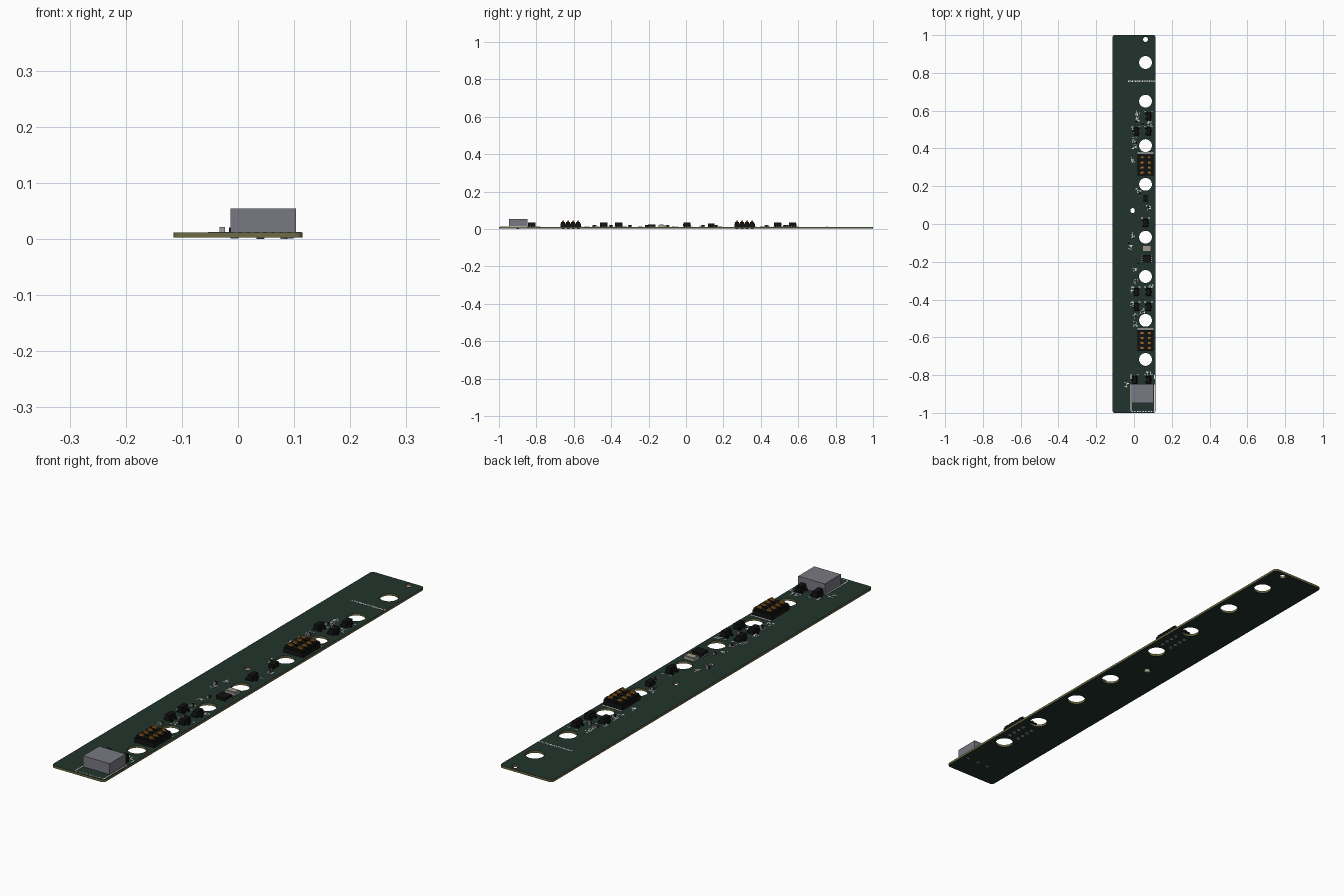
import bpy, bmesh, math, random
from mathutils import Matrix, Vector

random.seed(4)
old = bpy.data.objects.get("Cube")
if old:
    bpy.data.objects.remove(old)


def material(name, r, g, b):
    m = bpy.data.materials.new(name)
    m.use_nodes = True
    m.diffuse_color = (r, g, b, 1)
    m.node_tree.nodes["Principled BSDF"].inputs["Base Color"].default_value = (r, g, b, 1)
    return m


GREEN = material("dark green mask", 0.016, 0.034, 0.026)
OLIVE = material("olive laminate", 0.15, 0.15, 0.06)
BLACK = material("black plastic", 0.006, 0.006, 0.006)
GREY = material("grey housing", 0.19, 0.19, 0.225)
GOLD = material("gold pin", 0.42, 0.17, 0.02)
WHITE = material("white ink", 0.85, 0.85, 0.85)
SILVER = material("tin", 0.35, 0.35, 0.33)
TAN = material("beige ceramic", 0.36, 0.33, 0.25)

BOTTOM, TOP = 0.002, 0.011
HOLE_X = 0.061


def add_object(name, bm, mats):
    me = bpy.data.meshes.new(name)
    bm.to_mesh(me)
    bm.free()
    for m in mats:
        me.materials.append(m)
    ob = bpy.data.objects.new(name, me)
    bpy.context.collection.objects.link(ob)
    return ob


def box(bm, x, y, z0, z1, w, d, mat=0):
    """Box centred on x, y between two heights."""
    mtx = Matrix.Translation((x, y, (z0 + z1) / 2)) @ Matrix.Diagonal((w, d, z1 - z0, 1))
    verts = bmesh.ops.create_cube(bm, size=1, matrix=mtx)["verts"]
    for f in {f for v in verts for f in v.link_faces}:
        f.material_index = mat
    return verts


# Board: rounded outline with round holes, extruded
def outline(curve, pts):
    s = curve.splines.new("POLY")
    s.points.add(len(pts) - 1)
    for p, (x, y) in zip(s.points, pts):
        p.co = (x, y, 0, 1)
    s.use_cyclic_u = True


def circle(x, y, r, n=28):
    return [(x + r * math.cos(i * math.tau / n), y + r * math.sin(i * math.tau / n)) for i in range(n)]


curve = bpy.data.curves.new("board_outline", "CURVE")
curve.dimensions = "2D"
curve.fill_mode = "BOTH"
curve.extrude = (TOP - BOTTOM) / 2
R = 0.014
corners = []
for k, (sx, sy) in enumerate([(1, 1), (-1, 1), (-1, -1), (1, -1)]):
    for i in range(6):
        a = (k + i / 5) * math.pi / 2
        corners.append((sx * (0.115 - R) + R * math.cos(a), sy * (1 - R) + R * math.sin(a)))
outline(curve, corners)
for y in (0.855, 0.65, 0.415, 0.21, -0.07, -0.278, -0.51, -0.717):
    outline(curve, circle(HOLE_X, y, 0.034))
for x, y in ((HOLE_X, 0.977), (-0.007, 0.071)):
    outline(curve, circle(x, y, 0.013, 16))
tmp = bpy.data.objects.new("board_outline", curve)
bpy.context.collection.objects.link(tmp)
bpy.context.view_layer.update()
me = bpy.data.meshes.new_from_object(tmp.evaluated_get(bpy.context.evaluated_depsgraph_get()))
bpy.data.objects.remove(tmp)
me.name = "board"
me.materials.clear()
me.materials.append(GREEN)
me.materials.append(OLIVE)
for p in me.polygons:
    p.material_index = 0 if abs(p.normal.z) > 0.5 else 1
    p.use_smooth = False
board = bpy.data.objects.new("board", me)
board.location.z = (TOP + BOTTOM) / 2
bpy.context.collection.objects.link(board)


# Pin headers: four ribbed black segments, gold contacts, tails under the board
def header(name, y0):
    bm = bmesh.new()
    box(bm, HOLE_X, y0, TOP, 0.03, 0.084, 0.11)
    for r in range(4):
        y = y0 + (r - 1.5) * 0.0268
        box(bm, HOLE_X, y, 0.028, 0.037, 0.08, 0.021)
        for side in (-1, 1):
            x = HOLE_X + side * 0.021
            box(bm, x, y, 0.036, 0.043, 0.018, 0.010, 1)
            box(bm, x + side * 0.004, y, 0.036, 0.046, 0.006, 0.008, 1)
            bmesh.ops.create_cone(bm, cap_ends=True, segments=10, radius1=0.007, radius2=0.007,
                                  depth=0.002, matrix=Matrix.Translation((x, y, 0.001)))
    ob = add_object(name, bm, [BLACK, GOLD, SILVER])
    for p in ob.data.polygons:
        if p.center.z < 0.003:
            p.material_index = 2


header("rear_header", 0.313)
header("front_header", -0.617)

# Cable connector at the front end, with small tails below
bm = bmesh.new()
box(bm, 0.045, -0.897, TOP, 0.054, 0.116, 0.1)
for x in (-0.006, 0.04, 0.092):
    box(bm, x, -0.9, 0.0005, BOTTOM + 0.001, 0.014, 0.012)
add_object("cable_connector", bm, [GREY])


# Three-legged transistors
def transistor(name, x, y, turn=1):
    bm = bmesh.new()
    top = box(bm, x, y, 0.014, 0.035, 0.024, 0.042)
    for v in top:
        if v.co.z > 0.03:
            v.co.x = x + (v.co.x - x) * 0.8
            v.co.y = y + (v.co.y - y) * 0.9
    for side, dy in ((-turn, -0.013), (-turn, 0.013), (turn, 0)):
        box(bm, x + side * 0.015, y + dy, TOP, 0.02, 0.008, 0.008)
    add_object(name, bm, [BLACK])


spots = [(0.077, 0.57), (0.011, 0.49), (0.077, 0.49), (HOLE_X, 0.005), (0.011, -0.36),
         (0.077, -0.36), (0.011, -0.44), (0.077, -0.44), (0.003, -0.825), (0.077, -0.825)]
for i, (x, y) in enumerate(spots):
    transistor(f"transistor_{i + 1}", x, y, 1 if x > 0.05 else -1)

# Control chip, small regulator and pale resonator
bm = bmesh.new()
box(bm, 0.067, -0.183, TOP, 0.024, 0.044, 0.04)
for i in range(4):
    for s in (-1, 1):
        box(bm, 0.067 + s * 0.024, -0.183 + (i - 1.5) * 0.01, TOP, 0.014, 0.006, 0.005, 1)
add_object("control_chip", bm, [BLACK, SILVER])
bm = bmesh.new()
box(bm, HOLE_X, 0.135, TOP, 0.029, 0.022, 0.035)
add_object("regulator", bm, [BLACK])
bm = bmesh.new()
box(bm, 0.067, -0.13, TOP, 0.022, 0.046, 0.032)
box(bm, 0.067, -0.13, 0.022, 0.0235, 0.036, 0.022, 1)
add_object("resonator", bm, [SILVER, TAN])

# Tiny passives: dark body between tinned ends
bm = bmesh.new()
for x, y in ((-0.028, -0.1), (0.012, 0.54), (0.045, 0.53), (0.012, 0.43), (0.03, 0.16), (0.075, 0.09),
             (0.02, -0.21), (0.012, -0.3), (0.045, -0.4), (0.012, -0.49)):
    box(bm, x, y, TOP, 0.02, 0.009, 0.012)
    for s in (-1, 1):
        box(bm, x, y + s * 0.008, TOP, 0.021, 0.010, 0.005, 1)
add_object("passives", bm, [BLACK, SILVER])

# Printed ink: connector and header outlines, dashes beside the parts
bm = bmesh.new()


def ink(x, y, w, d):
    box(bm, x, y, TOP, TOP + 0.001, w, d)


for x in (-0.016, 0.108):
    ink(x, -0.92, 0.004, 0.14)
    ink(x, -0.81, 0.004, 0.02)
for i in range(9):
    ink(-0.01 + i * 0.0145, -0.992, 0.008, 0.004)
for y in (0.375, -0.555):
    ink(HOLE_X, y, 0.086, 0.005)
for i in range(16):
    ink(-0.028 + i * 0.0092, 0.755 + 0.002 * (i % 2), 0.0065, 0.007)
for x, y in spots:
    for s in (-1, 1):
        ink(x + s * 0.018, y + 0.027, 0.010, 0.004)
labels = [(0.02, 0.555), (0.02, 0.585), (0.003, 0.445), (0.0, 0.41), (-0.008, 0.34), (0.024, 0.175),
          (0.078, 0.088), (0.0, -0.06), (-0.016, -0.125), (0.003, -0.24), (0.01, -0.305),
          (0.004, -0.485), (0.006, -0.53), (-0.04, -0.85), (0.077, -0.788), (-0.005, 0.5),
          (0.085, 0.53), (-0.01, -0.35), (-0.008, -0.43), (0.045, -0.46), (0.09, -0.33)]
for x, y in labels:
    for i in range(9):
        w, d = random.choice([(0.010, 0.003), (0.003, 0.009)])
        ink(x + random.uniform(-0.011, 0.011), y + random.uniform(-0.013, 0.013), w, d)
add_object("printed_marks", bm, [WHITE])
